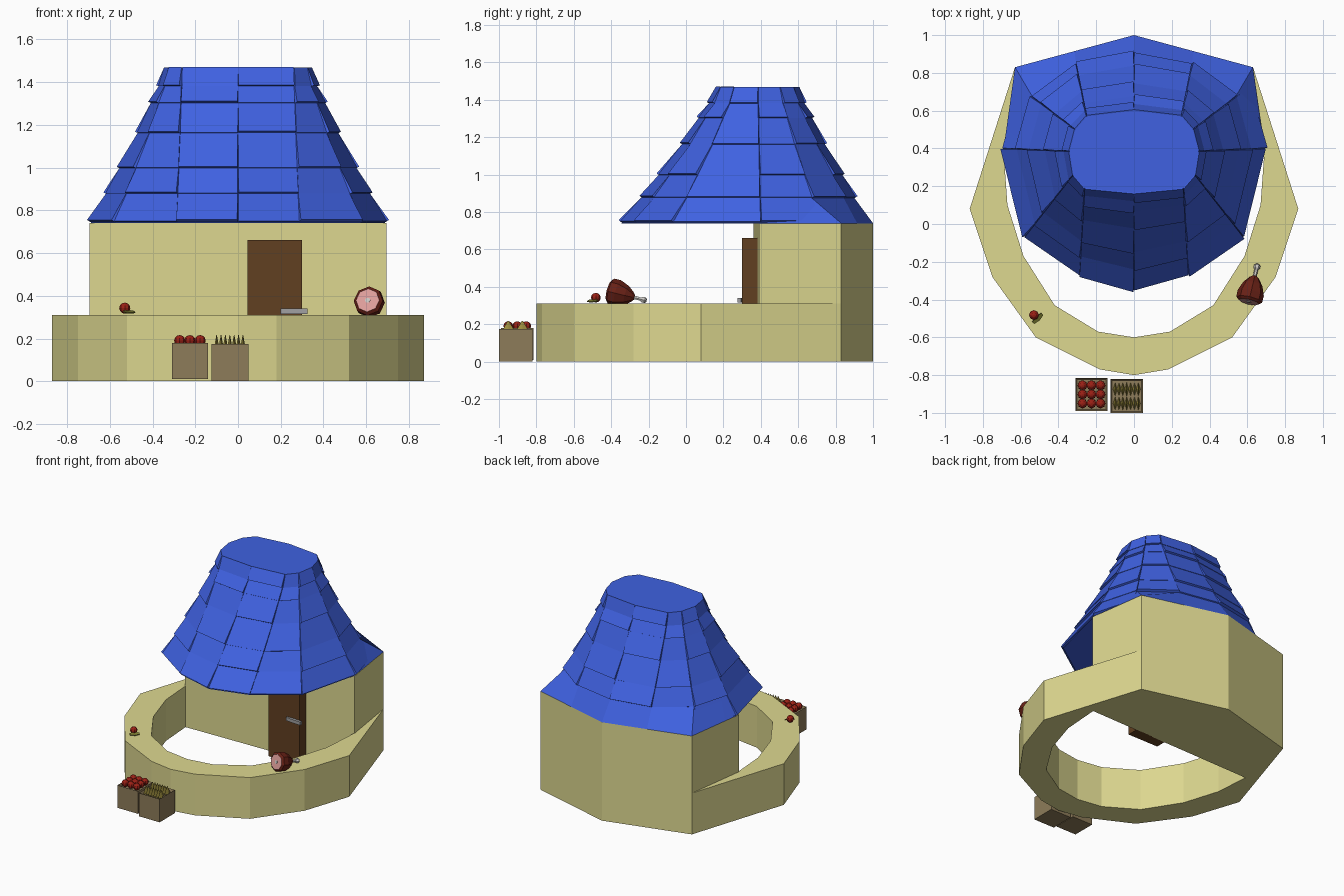
import bpy, bmesh, math
from mathutils import Vector, Matrix

if "Cube" in bpy.data.objects:
    bpy.data.objects.remove(bpy.data.objects["Cube"])


def mat(name, r, g, b):
    m = bpy.data.materials.new(name)
    m.diffuse_color = (r, g, b, 1)
    m.use_nodes = True
    m.node_tree.nodes["Principled BSDF"].inputs["Base Color"].default_value = m.diffuse_color
    return m


WALL = mat("plaster", .73, .69, .28)
BLUE = mat("blue_tile", .05, .12, .75)
WOOD = mat("door_wood", .12, .05, .015)
CRATE = mat("crate_wood", .27, .2, .1)
RED = mat("apple_red", .33, .015, .008)
GREEN = mat("leaf", .2, .2, .03)
GOLD = mat("grain", .35, .28, .05)
MEAT = mat("meat", .14, .015, .008)
PINK = mat("ham_cut", .75, .35, .33)
BONE = mat("bone", .6, .58, .55)
METAL = mat("metal", .35, .35, .36)


def finish(name, bm, *mats):
    bmesh.ops.recalc_face_normals(bm, faces=bm.faces[:])
    me = bpy.data.meshes.new(name)
    bm.to_mesh(me)
    bm.free()
    for m in mats:
        me.materials.append(m)
    ob = bpy.data.objects.new(name, me)
    bpy.context.collection.objects.link(ob)
    return ob


def prism(name, pts, z0, z1, m):
    bm = bmesh.new()
    lo = [bm.verts.new((x, y, z0)) for x, y in pts]
    hi = [bm.verts.new((x, y, z1)) for x, y in pts]
    bm.faces.new(lo)
    bm.faces.new(hi)
    for i in range(len(pts)):
        j = (i + 1) % len(pts)
        bm.faces.new((lo[i], lo[j], hi[j], hi[i]))
    return finish(name, bm, m)


def rect(x0, x1, y0, y1):
    return [(x0, y0), (x1, y0), (x1, y1), (x0, y1)]


def mirrored(pts):
    # right half listed front to back -> closed loop
    return pts + [(-p[0],) + tuple(p[1:]) for p in reversed(pts) if abs(p[0]) > 1e-6]


# House body
prism("house_walls", [(-.695, .36), (.695, .39), (.63, .83), (0, 1), (-.63, .83)], 0, .74, WALL)

# Low yard wall, C-shaped
outer = [(0, -.8), (.18, -.77), (.52, -.6), (.75, -.28), (.87, .08), (.63, .83)]
inner = [(0, -.6), (.19, -.57), (.42, -.43), (.585, -.17), (.67, .1), (.69, .38)]


def arc(half):
    return [(-x, y) for x, y in reversed(half[1:])] + half


prism("yard_wall", arc(outer) + arc(inner)[::-1], 0, .31, WALL)

# Roof core: rings blended from the eaves to the flat top
eaves = mirrored([(0, -.345), (.285, -.265), (.575, -.065), (.69, .4), (.6, .72), (.32, .92), (0, .985)])
crown = mirrored([(0, .165), (.26, .19), (.32, .26), (.34, .385), (.31, .5), (.25, .57), (0, .6)])
skirt = mirrored([(0, -.345), (.285, -.265), (.575, -.065), (.69, .4), (.63, .83), (.315, .915), (0, 1)])
Z = [.745, .875, .995, 1.16, 1.30, 1.38, 1.468]
T = [0, .22, .40, .645, .82, .93, 1]
N = len(eaves)
rings = [[Vector((*Vector(a).lerp(Vector(b), t), z)) for a, b in zip(eaves, crown)]
         for z, t in zip(Z, T)]
bm = bmesh.new()
levels = [[bm.verts.new((x, y, .74)) for x, y in skirt]]
levels += [[bm.verts.new(p) for p in ring] for ring in rings[1:]]
for lo, hi in zip(levels, levels[1:]):
    for i in range(N):
        j = (i + 1) % N
        bm.faces.new((lo[i], lo[j], hi[j], hi[i]))
bm.faces.new(levels[0])
bm.faces.new(levels[-1])
finish("roof_core", bm, BLUE)

# Roof tiles: wedge plates whose lower edges stand proud
bm = bmesh.new()
for r in range(6):
    for i in range(N):
        if r == 0 and 4 <= i <= 7:
            continue
        j = (i + 1) % N
        a, b, c, d = rings[r][i], rings[r][j], rings[r + 1][j], rings[r + 1][i]
        n = (b - a).cross(d - a).normalized()
        lift = .02 if (i + r) % 2 else .009
        core = [bm.verts.new(p) for p in (a, b, c, d)]
        out = [bm.verts.new(p + n * o) for p, o in zip((a, b, c, d), (lift, lift, .006, .006))]
        for v in out:
            v.co.z = min(max(v.co.z, .742), 1.472)
        bm.faces.new(core)
        bm.faces.new(out)
        for k in range(4):
            l = (k + 1) % 4
            bm.faces.new((core[k], core[l], out[l], out[k]))
finish("roof_tiles", bm, BLUE)

# Door and handle
prism("door", rect(.045, .3, .3, .385), 0, .66, WOOD)
prism("door_handle", [(.2, .285), (.325, .275), (.325, .295), (.2, .305)], .315, .34, METAL)


# Open crates
def crate(name, x0, x1, y0, y1, z0, z1):
    ob = prism(name, rect(x0, x1, y0, y1), z0, z1, CRATE)
    bm = bmesh.new()
    bm.from_mesh(ob.data)
    top = max(bm.faces, key=lambda f: f.calc_center_median().z)
    bmesh.ops.inset_region(bm, faces=[top], thickness=.012)
    for v in top.verts:
        v.co.z -= .02
    bm.to_mesh(ob.data)
    bm.free()


crate("apple_crate", -.31, -.14, -.99, -.815, .01, .18)
crate("grain_crate", -.125, .048, -1, -.82, 0, .175)


# Apples
def apple(bm, x, y, z, r):
    bmesh.ops.create_uvsphere(bm, u_segments=8, v_segments=6, radius=r,
                              matrix=Matrix.Translation((x, y, z)))


bm = bmesh.new()
for i in range(3):
    for j in range(3):
        apple(bm, -.273 + i * .048, -.95 + j * .048, .19, .026)
finish("crate_apples", bm, RED)
bm = bmesh.new()
apple(bm, -.53, -.482, .342, .026)
finish("wall_apple", bm, RED)

# Leaf beside the loose apple
bm = bmesh.new()
bmesh.ops.create_cone(bm, cap_ends=True, segments=6, radius1=.03, radius2=.03, depth=.006,
                      matrix=Matrix.Translation((-.51, -.5, .325))
                      @ Matrix.Rotation(math.radians(45), 4, 'Z')
                      @ Matrix.Rotation(math.radians(25), 4, 'X')
                      @ Matrix.Diagonal((1.3, .5, 1, 1)))
finish("apple_leaf", bm, GREEN)

# Ears of grain: slim pointed stalks leaning up out of the crate
bm = bmesh.new()
for i in range(7):
    for j in range(2):
        bmesh.ops.create_cone(bm, cap_ends=True, segments=4, radius1=.011, radius2=.001, depth=.055,
                              matrix=Matrix.Translation((-.1 + i * .0205, -.95 + j * .075, .19))
                              @ Matrix.Diagonal((1, 3.2, 1, 1)))
finish("grain_ears", bm, GOLD)


# Ham: lathed profile along a tilted axis
def lathe(name, profile, origin, axis, sides, mats, cap_index=0):
    q = Vector(axis).to_track_quat('Z', 'Y')
    bm = bmesh.new()
    loops = [[bm.verts.new(Vector(origin) + q @ Vector((r * math.cos(2 * math.pi * k / sides),
              r * math.sin(2 * math.pi * k / sides), h))) for k in range(sides)]
             for h, r in profile]
    for lo, hi in zip(loops, loops[1:]):
        for k in range(sides):
            l = (k + 1) % sides
            bm.faces.new((lo[k], lo[l], hi[l], hi[k]))
    bm.faces.new(loops[0]).material_index = cap_index
    bm.faces.new(loops[-1])
    return finish(name, bm, *mats)


start, axis = (.607, -.412, .379), (.045, .19, -.05)
lathe("ham", [(0, .056), (.012, .07), (.05, .071), (.1, .052), (.135, .025), (.145, .012)],
      start, axis, 8, (MEAT, PINK), 1)
lathe("ham_bone", [(-.003, .013), (.18, .01), (.19, .017), (.205, .017), (.212, .009)],
      start, axis, 6, (BONE,))
